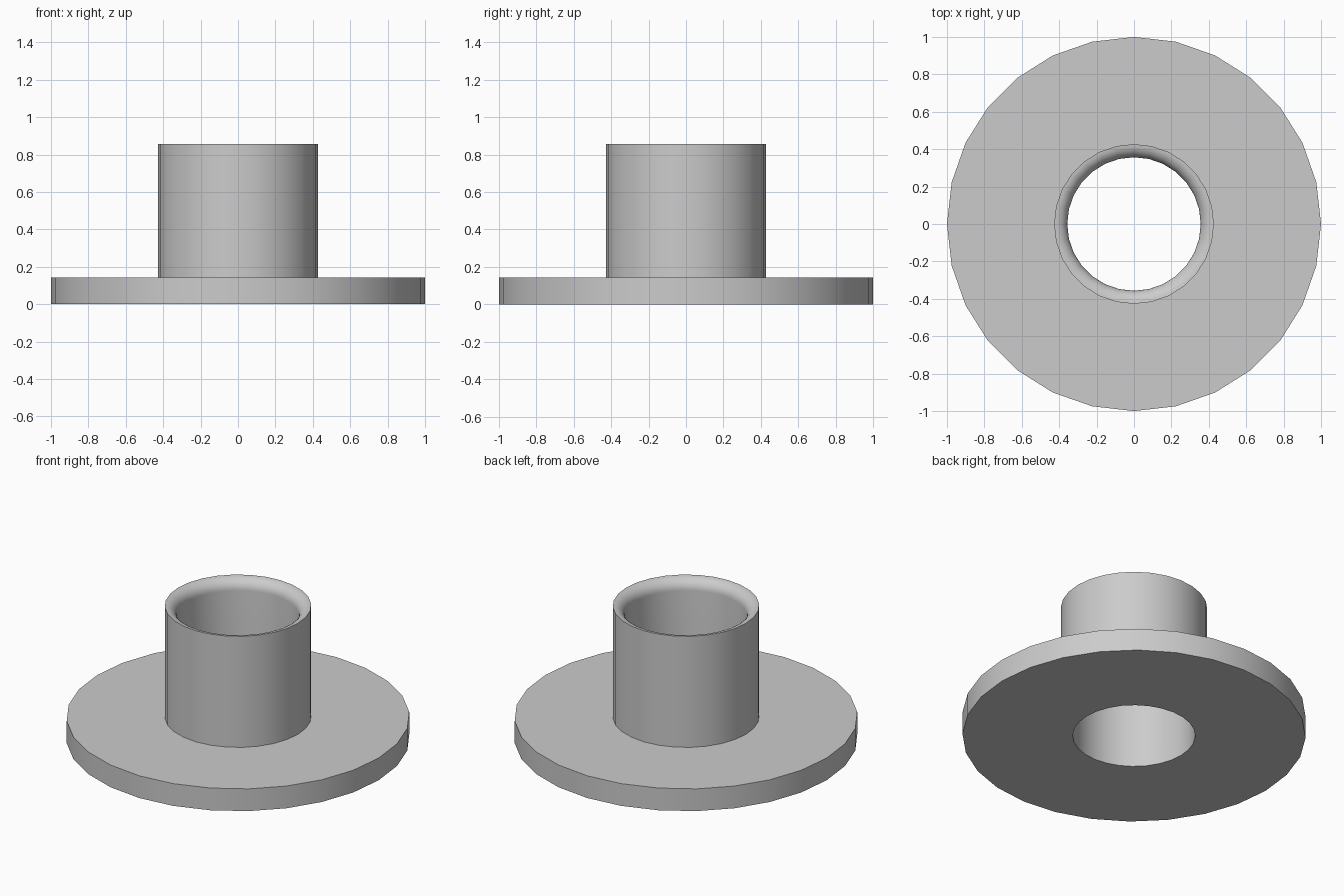
import bpy, bmesh
from math import sin, cos, pi, radians
from mathutils import Vector

cube = bpy.data.objects.get("Cube")
if cube:
    bpy.data.objects.remove(cube, do_unlink=True)

# Main dimensions
SEGMENTS = 28
FLANGE_R, FLANGE_H = 1.0, 0.143
TUBE_R, BORE_R, HEIGHT = 0.427, 0.357, 0.857
ROUND = TUBE_R - BORE_R
ROUND_STEPS = 8

# Plain grey metal
grey = bpy.data.materials.new("grey metal")
grey.use_nodes = True
grey.diffuse_color = (0.6, 0.6, 0.6, 1)
grey.node_tree.nodes["Principled BSDF"].inputs["Base Color"].default_value = grey.diffuse_color

# Half section: flange, tube wall, then the rounded lead-in to the bore
profile = [(BORE_R, 0), (FLANGE_R, 0), (FLANGE_R, FLANGE_H),
           (TUBE_R, FLANGE_H), (TUBE_R, HEIGHT)]
for i in range(1, ROUND_STEPS + 1):
    a = pi / 2 * i / ROUND_STEPS
    profile.append((TUBE_R - ROUND * sin(a), HEIGHT - ROUND * (1 - cos(a))))

# Revolve the closed section around z
bm = bmesh.new()
verts = [bm.verts.new((r, 0, z)) for r, z in profile]
edges = [bm.edges.new((v, verts[(i + 1) % len(verts)])) for i, v in enumerate(verts)]
bmesh.ops.spin(bm, geom=verts + edges, cent=Vector(), axis=Vector((0, 0, 1)),
               angle=2 * pi, steps=SEGMENTS, use_duplicate=False)
bmesh.ops.remove_doubles(bm, verts=bm.verts, dist=0.0005)
bmesh.ops.recalc_face_normals(bm, faces=bm.faces)

mesh = bpy.data.meshes.new("flanged_bushing")
bm.to_mesh(mesh)
bm.free()
mesh.materials.append(grey)
bushing = bpy.data.objects.new("flanged_bushing", mesh)
bpy.context.collection.objects.link(bushing)

# Smooth round walls, sharp rims
bpy.ops.object.select_all(action="DESELECT")
bushing.select_set(True)
bpy.context.view_layer.objects.active = bushing
bpy.ops.object.shade_smooth_by_angle(angle=radians(30))
